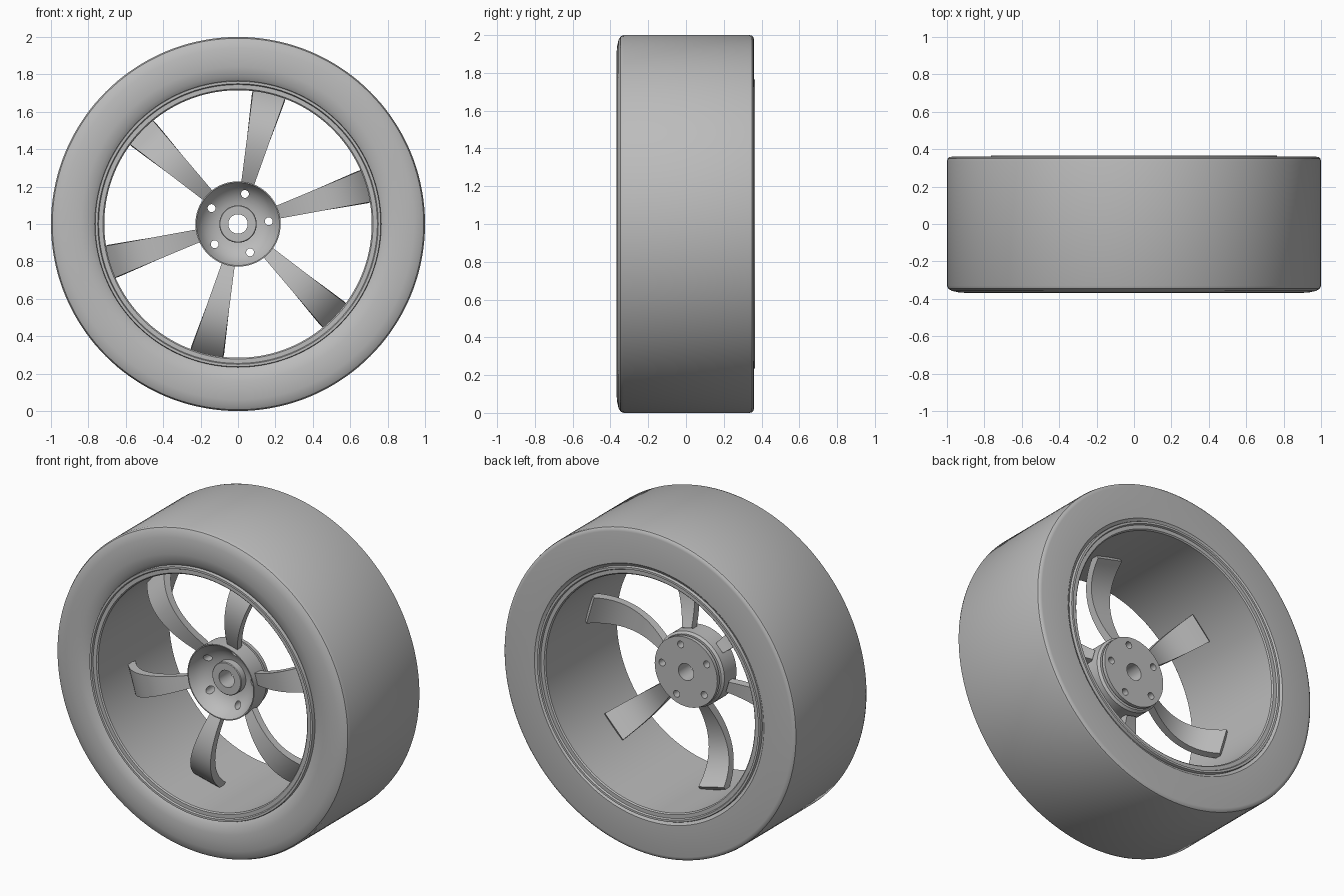
import bpy, bmesh, math
from mathutils import Vector, Matrix

if "Cube" in bpy.data.objects:
    bpy.data.objects.remove(bpy.data.objects["Cube"], do_unlink=True)

grey = bpy.data.materials.new("plain grey")
grey.use_nodes = True
grey.diffuse_color = (0.5, 0.5, 0.5, 1)
grey.node_tree.nodes["Principled BSDF"].inputs["Base Color"].default_value = grey.diffuse_color

AXLE = Vector((0, 0, 1))


def finish(bm, name):
    bmesh.ops.remove_doubles(bm, verts=bm.verts, dist=1e-5)
    bmesh.ops.recalc_face_normals(bm, faces=bm.faces)
    mesh = bpy.data.meshes.new(name)
    bm.to_mesh(mesh)
    bm.free()
    mesh.materials.append(grey)
    obj = bpy.data.objects.new(name, mesh)
    obj.location = AXLE
    bpy.context.collection.objects.link(obj)
    return obj


def smooth(obj, angle=30):
    bpy.ops.object.select_all(action="DESELECT")
    obj.select_set(True)
    bpy.context.view_layer.objects.active = obj
    bpy.ops.object.shade_smooth_by_angle(angle=math.radians(angle))


def lathe(name, profile, steps=144):
    """Spin a closed (radius, y) profile around the axle."""
    bm = bmesh.new()
    verts = [bm.verts.new((r, y, 0)) for r, y in profile]
    edges = [bm.edges.new((a, b)) for a, b in zip(verts, verts[1:] + verts[:1])]
    bmesh.ops.spin(bm, geom=verts + edges, cent=(0, 0, 0), axis=(0, 1, 0),
                   angle=math.tau, steps=steps)
    return finish(bm, name)


# Tyre: bulging front sidewall, flat back sidewall
smooth(lathe("tyre", [
    (0.745, -0.33), (0.772, -0.345), (0.79, -0.358), (0.84, -0.367), (0.89, -0.369),
    (0.94, -0.365), (0.975, -0.357), (0.993, -0.346), (1, -0.33),
    (1, 0.335), (0.997, 0.349), (0.988, 0.357), (0.975, 0.36),
    (0.785, 0.36), (0.772, 0.35), (0.745, 0.34)]))

# Rim: barrel with a small flange at each end
smooth(lathe("rim", [
    (0.715, -0.345), (0.722, -0.352), (0.745, -0.352), (0.75, -0.362), (0.763, -0.362),
    (0.766, -0.355), (0.766, -0.33), (0.74, -0.31),
    (0.74, 0.31), (0.766, 0.33), (0.766, 0.36), (0.763, 0.366), (0.75, 0.366),
    (0.745, 0.355), (0.722, 0.355), (0.715, 0.348)]))

# Hub: dished front with a centre boss, grooved back flange
hub = lathe("hub", [
    (0.052, 0), (0.214, 0), (0.214, -0.022), (0.195, -0.022), (0.195, -0.037),
    (0.215, -0.037), (0.228, -0.05), (0.228, -0.168), (0.222, -0.168),
    (0.205, -0.133), (0.18, -0.103), (0.15, -0.082), (0.12, -0.07), (0.1, -0.066),
    (0.1, -0.108), (0.096, -0.112), (0.052, -0.112)], 96)

# Five lug holes drilled through the hub
bm = bmesh.new()
for i in range(5):
    a = math.radians(5 + 72 * i)
    place = Matrix.Translation((0.165 * math.cos(a), -0.08, 0.165 * math.sin(a)))
    bmesh.ops.create_cone(bm, cap_ends=True, segments=24, radius1=0.021, radius2=0.021,
                          depth=0.4, matrix=place @ Matrix.Rotation(math.pi / 2, 4, "X"))
drill = finish(bm, "lug_drill")
drill.hide_render = True
cut = hub.modifiers.new("lug holes", "BOOLEAN")
cut.operation = "DIFFERENCE"
cut.object = drill
bpy.context.view_layer.objects.active = hub
bpy.ops.object.modifier_apply(modifier=cut.name)
bpy.data.objects.remove(drill, do_unlink=True)
smooth(hub)

# Spokes: flared blades arching forward between hub and barrel
START, PULL, END = Vector((0.212, -0.125)), Vector((0.55, -0.3)), Vector((0.73, -0.04))
THICK = 0.045


def spoke(name, angle, steps=20):
    bm = bmesh.new()
    rings = []
    for i in range(steps + 1):
        t = i / steps
        front = START * (1 - t) ** 2 + PULL * 2 * t * (1 - t) + END * t * t
        along = ((PULL - START) * (1 - t) + (END - PULL) * t).normalized()
        back = front + Vector((-along.y, along.x)) * THICK
        half = 0.036 + (front.x - 0.23) * 0.108
        rings.append([bm.verts.new((p.x, p.y, s * half))
                      for p, s in ((front, -1), (front, 1), (back, 1), (back, -1))])
    for a, b in zip(rings, rings[1:]):
        for k in range(4):
            n = (k + 1) % 4
            bm.faces.new((a[k], a[n], b[n], b[k]))
    bm.faces.new(rings[0])
    bm.faces.new(rings[-1])
    bmesh.ops.rotate(bm, verts=bm.verts, cent=(0, 0, 0),
                     matrix=Matrix.Rotation(-math.radians(angle), 3, "Y"))
    smooth(finish(bm, name))


for i in range(6):
    spoke(f"spoke_{i + 1}", 16.5 + 60 * i)
